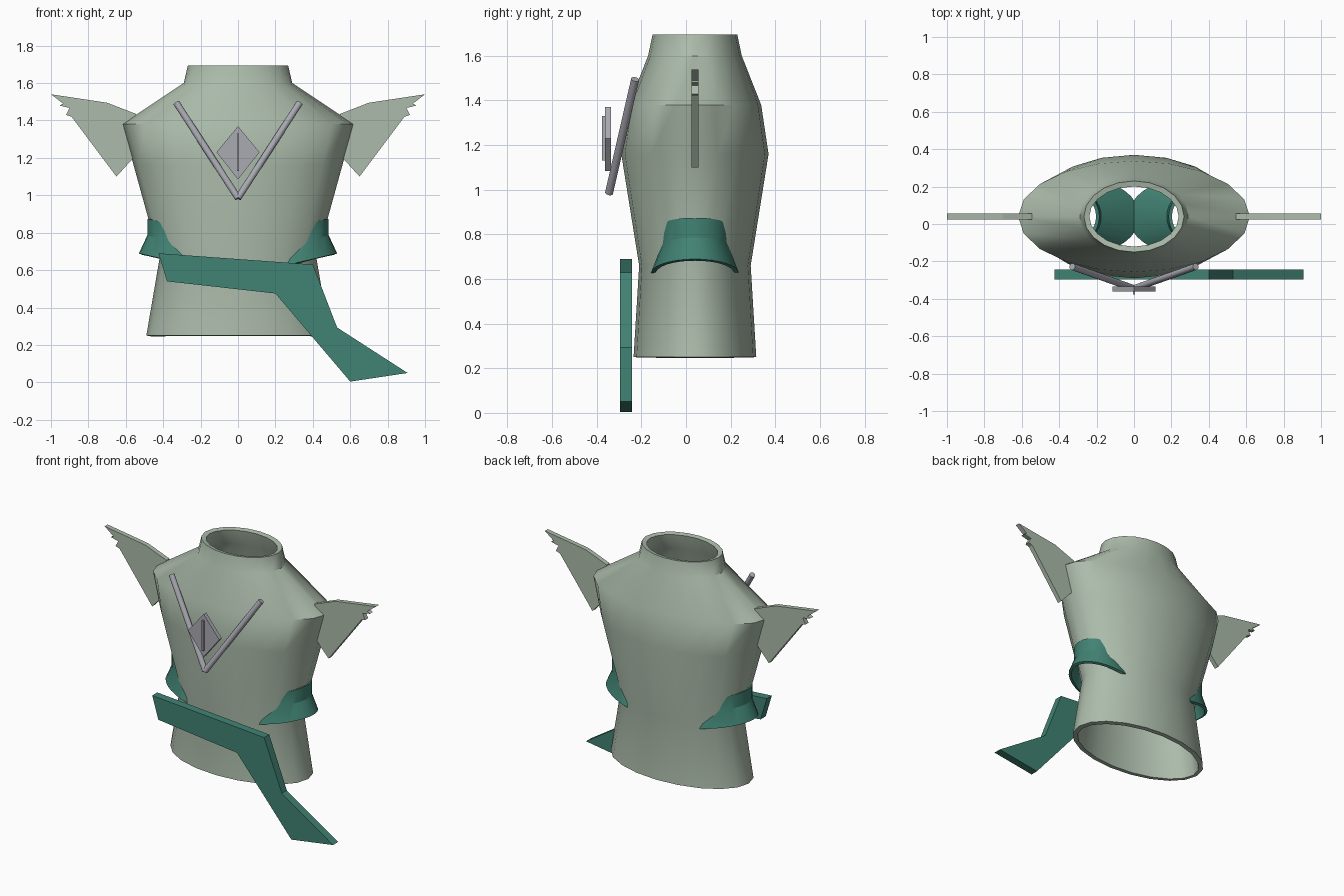
import bpy
import math
from mathutils import Vector

if "Cube" in bpy.data.objects:
    bpy.data.objects.remove(bpy.data.objects["Cube"])

CY = 0.04  # depth of the body axis


def material(name, rgb):
    m = bpy.data.materials.new(name)
    m.diffuse_color = (*rgb, 1)
    m.use_nodes = True
    m.node_tree.nodes["Principled BSDF"].inputs["Base Color"].default_value = m.diffuse_color
    return m


SAGE = material("sage cloth", (0.41, 0.50, 0.405))
TEAL = material("teal cloth", (0.053, 0.225, 0.172))
SILVER = material("silver metal", (0.40, 0.40, 0.45))


def make(name, verts, faces, mat):
    me = bpy.data.meshes.new(name)
    me.from_pydata(verts, [], faces)
    me.materials.append(mat)
    ob = bpy.data.objects.new(name, me)
    bpy.context.collection.objects.link(ob)
    return ob


def finish(ob, angle=None):
    """Apply the modifiers, then smooth if an angle is given."""
    bpy.ops.object.select_all(action='DESELECT')
    bpy.context.view_layer.objects.active = ob
    ob.select_set(True)
    for m in list(ob.modifiers):
        bpy.ops.object.modifier_apply(modifier=m.name)
    if angle:
        bpy.ops.object.shade_smooth_by_angle(angle=math.radians(angle))


def mirror(ob):
    m = ob.modifiers.new("mirror", 'MIRROR')
    m.use_clip = False
    m.use_mirror_merge = False


def tube(name, rings, n, thick, mat, angle, mirrored=False):
    """Open shell through elliptical rings (cx, rx, ry, z, tilt), bottom to top."""
    verts = []
    for cx, rx, ry, z, tilt in rings:
        for i in range(n):
            a = 2 * math.pi * i / n
            verts.append((cx + rx * math.cos(a), CY + ry * math.sin(a),
                          z + tilt * rx * math.cos(a)))
    faces = [(r * n + i, r * n + (i + 1) % n, (r + 1) * n + (i + 1) % n, (r + 1) * n + i)
             for r in range(len(rings) - 1) for i in range(n)]
    ob = make(name, verts, faces, mat)
    s = ob.modifiers.new("thickness", 'SOLIDIFY')
    s.thickness = thick
    s.offset = -1
    if mirrored:
        mirror(ob)
    finish(ob, angle)
    return ob


def plate(name, outline, y0, y1, mat, mirrored=False):
    """Flat part: an x-z outline (clockwise from the front) given depth along y."""
    n = len(outline)
    verts = [(x, y, z) for y in (y0, y1) for x, z in outline]
    faces = [tuple(reversed(range(n))), tuple(range(n, 2 * n))]
    faces += [(i, (i + 1) % n, n + (i + 1) % n, n + i) for i in range(n)]
    ob = make(name, verts, faces, mat)
    if mirrored:
        mirror(ob)
    finish(ob)
    return ob


# Hollow sleeveless body
tube("torso", [(0, 0.49, 0.275, 0.25, 0), (0, 0.42, 0.25, 0.66, 0),
               (0, 0.558, 0.33, 1.16, 0), (0, 0.62, 0.297, 1.38, 0),
               (0, 0.29, 0.21, 1.60, 0), (0, 0.268, 0.19, 1.695, 0)],
     20, 0.03, SAGE, 40)

# Flared hip cuffs poking out of both sides
tube("hip_cuffs", [(0.25, 0.28, 0.197, 0.625, 0.23), (0.33, 0.155, 0.15, 0.75, 0.23),
                   (0.335, 0.15, 0.15, 0.84, 0.23)],
     32, 0.018, TEAL, 20, mirrored=True)

# Jagged shoulder wings
plate("shoulder_wings", [(0.545, 1.435), (0.70, 1.495), (1.0, 1.54), (0.935, 1.49),
                         (0.955, 1.48), (0.90, 1.467), (0.92, 1.43), (0.89, 1.42),
                         (0.65, 1.10), (0.545, 1.215)],
      0.025, 0.056, SAGE, mirrored=True)

# Sash with trailing tail
plate("sash", [(-0.425, 0.69), (0.40, 0.63), (0.53, 0.293), (0.907, 0.05),
               (0.60, 0.004), (0.20, 0.475), (-0.38, 0.54)],
      -0.296, -0.243, TEAL)

# Chest emblem: diamond with a raised central ridge
plate("chest_diamond", [(0, 1.37), (0.115, 1.23), (0, 1.085), (-0.115, 1.23)],
      -0.362, -0.335, SILVER)
plate("diamond_ridge", [(-0.006, 1.33), (0.006, 1.33), (0.006, 1.13), (-0.006, 1.13)],
      -0.376, -0.36, SILVER)

# Collar bars meeting in a V
for side, label in ((-1, "left"), (1, "right")):
    top = Vector((side * 0.33, -0.228, 1.495))
    low = Vector((0, -0.345, 0.985))
    d = top - low
    bpy.ops.mesh.primitive_cylinder_add(vertices=16, radius=0.018, depth=d.length,
                                        location=(top + low) / 2)
    bar = bpy.context.object
    bar.name = label + "_collar_bar"
    bar.rotation_mode = 'QUATERNION'
    bar.rotation_quaternion = d.to_track_quat('Z', 'Y')
    bar.data.materials.append(SILVER)
    finish(bar, 40)
